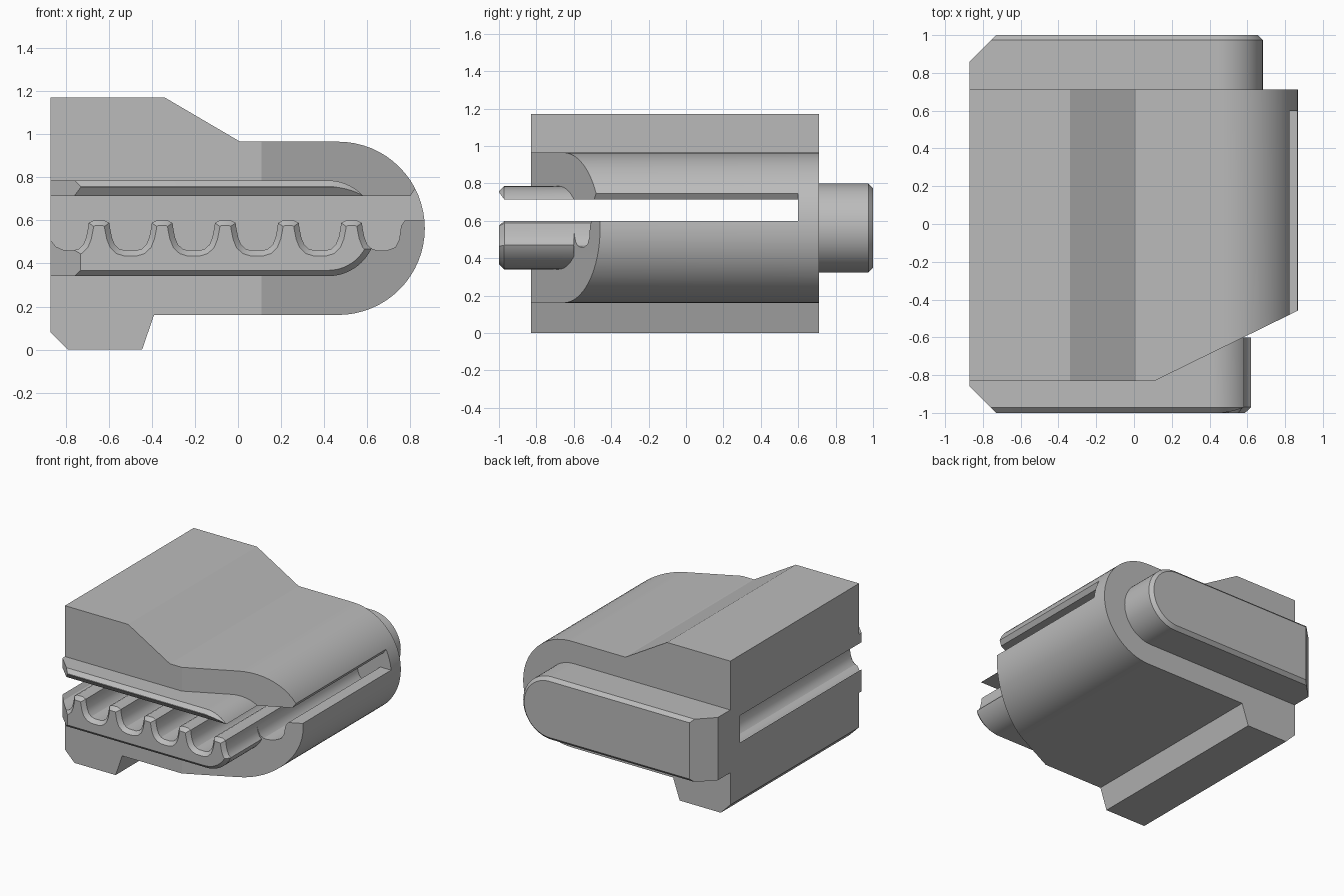
import bpy, bmesh, math
from mathutils import Vector

if "Cube" in bpy.data.objects:
    bpy.data.objects.remove(bpy.data.objects["Cube"], do_unlink=True)

GREY = (0.5, 0.5, 0.5, 1)
mat = bpy.data.materials.new("plain grey")
mat.use_nodes = True
mat.diffuse_color = GREY
mat.node_tree.nodes["Principled BSDF"].inputs["Base Color"].default_value = GREY


def loft(name, sections, cuts=()):
    """Skin (y, [(x, z)...]) sections, then trim by (point, outward normal) planes."""
    bm = bmesh.new()
    rings = [[bm.verts.new((x, y, z)) for x, z in ring] for y, ring in sections]
    n = len(rings[0])
    for a, b in zip(rings, rings[1:]):
        for i in range(n):
            j = (i + 1) % n
            bm.faces.new((a[i], a[j], b[j], b[i]))
    bm.faces.new(rings[0])
    bm.faces.new(rings[-1])
    for point, normal in cuts:
        geom = bm.verts[:] + bm.edges[:] + bm.faces[:]
        cut = bmesh.ops.bisect_plane(bm, geom=geom, plane_co=point, plane_no=normal,
                                     clear_outer=True)["geom_cut"]
        edges = [e for e in cut if isinstance(e, bmesh.types.BMEdge)]
        bmesh.ops.holes_fill(bm, edges=edges)
    bmesh.ops.recalc_face_normals(bm, faces=bm.faces)
    mesh = bpy.data.meshes.new(name)
    bm.to_mesh(mesh)
    bm.free()
    mesh.materials.append(mat)
    ob = bpy.data.objects.new(name, mesh)
    bpy.context.collection.objects.link(ob)
    return ob


def arc(cx, cz, r, steps=32):
    """Half circle bulging towards +x, from bottom to top."""
    angles = [math.pi * (i / steps - 0.5) for i in range(steps + 1)]
    return [(cx + r * math.cos(a), cz + r * math.sin(a)) for a in angles]


def tongue_ring(cx, cz, r):
    return [(-0.87, cz + r), (-0.87, cz - r)] + arc(cx, cz, r)


def combine(target, tool, operation):
    mod = target.modifiers.new(operation.lower(), 'BOOLEAN')
    mod.operation, mod.solver, mod.object = operation, 'EXACT', tool
    bpy.context.view_layer.objects.active = target
    bpy.ops.object.modifier_apply(modifier=mod.name)
    bpy.data.objects.remove(tool, do_unlink=True)


def grow(ring, d):
    """Offset a counter-clockwise ring outwards with mitred corners."""
    pts = [Vector(p) for p in ring]
    out = []
    for i, p in enumerate(pts):
        e1 = (p - pts[i - 1]).normalized()
        e2 = (pts[(i + 1) % len(pts)] - p).normalized()
        n1, n2 = Vector((e1.y, -e1.x)), Vector((e2.y, -e2.x))
        out.append(tuple(p + (n1 + n2) * d / (1 + n1.dot(n2))))
    return out


# Main body with its slanted front corner
profile = [(-0.87, 1.17), (-0.87, 0.08), (-0.79, 0), (-0.445, 0), (-0.39, 0.16)]
profile += arc(0.465, 0.563, 0.402) + [(0.01, 0.965), (-0.34, 1.17)]
body = loft("clip_body", [(-0.83, profile), (0.712, profile)],
            [((0.11, -0.83, 0), (0.37, -0.755, 0))])

# Front and back tongues with bevelled ends and a cut corner
front = loft("front_tongue",
             [(-0.6, tongue_ring(0.418, 0.563, 0.222)),
              (-0.972, tongue_ring(0.418, 0.563, 0.222)),
              (-1, tongue_ring(0.418, 0.563, 0.195))],
             [((-0.87, -0.86, 0), (-1, -1, 0))])
back = loft("back_tongue",
            [(0.6, tongue_ring(0.444, 0.562, 0.238)),
             (0.975, tongue_ring(0.444, 0.562, 0.238)),
             (1, tongue_ring(0.444, 0.562, 0.213))],
            [((-0.87, 0.86, 0), (-1, 1, 0))])
combine(body, front, 'UNION')
combine(body, back, 'UNION')

# Toothed slot, open at the front and on both sides
flank = [(0.025, 0.6), (0.048, 0.588), (0.052, 0.56), (0.06, 0.52),
         (0.073, 0.488), (0.094, 0.468), (0.12, 0.46)]
floor = [(-0.95, 0.58), (-0.87, 0.508), (-0.845, 0.478), (-0.81, 0.462)]
for k in range(5):
    c = -0.645 + 0.293 * k
    floor += [(c - x, z) for x, z in reversed(flank)] + [(c + x, z) for x, z in flank]
floor += [(0.69, 0.46), (0.73, 0.475), (0.748, 0.51), (0.757, 0.575), (0.775, 0.6), (1, 0.6)]
roof = [(1, 0.865), (0.9, 0.865), (0.8, 0.713), (-0.95, 0.713)]
ring = floor + roof
wide = grow(ring, 0.025)
wide = wide[:-4] + [(x, z + 0.015) for x, z in wide[-4:]]
slot = loft("slot_cutter", [(0.598, ring), (-0.97, ring), (-1, wide), (-1.1, wide)])
combine(body, slot, 'DIFFERENCE')

# Smooth the round parts, keep the corners sharp
bpy.ops.object.select_all(action='DESELECT')
body.select_set(True)
bpy.context.view_layer.objects.active = body
bpy.ops.object.shade_smooth_by_angle(angle=math.radians(25))
